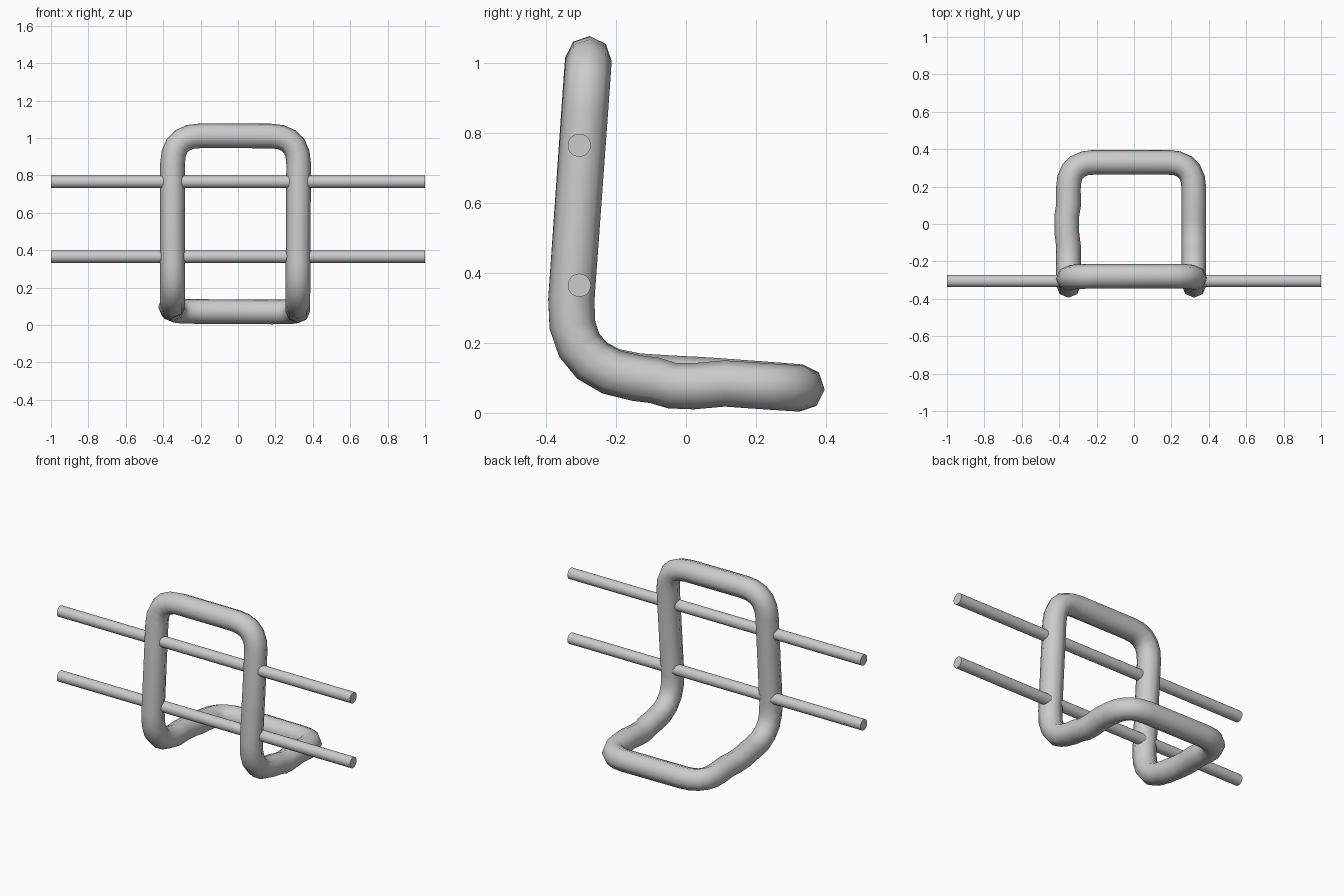
import bpy, math
from mathutils import Vector

if "Cube" in bpy.data.objects:
    bpy.data.objects.remove(bpy.data.objects["Cube"])


def rounded(corners, steps=5):
    """Closed path through (x, y, z, bend length) corners, each bend rounded off."""
    pts = []
    n = len(corners)
    for i, c in enumerate(corners):
        p = Vector(c[:3])
        if c[3] == 0:
            pts.append(p)
            continue
        a = p + (Vector(corners[i - 1][:3]) - p).normalized() * c[3]
        b = p + (Vector(corners[(i + 1) % n][:3]) - p).normalized() * c[3]
        for k in range(steps + 1):
            t = k / steps
            pts.append(a * (1 - t) ** 2 + p * 2 * t * (1 - t) + b * t ** 2)
    return pts


def shade(ob, angle):
    bpy.ops.object.select_all(action='DESELECT')
    ob.select_set(True)
    bpy.context.view_layer.objects.active = ob
    bpy.ops.object.shade_smooth_by_angle(angle=math.radians(angle))


# bent tube frame: upright loop continuing into the low rear loop
path = rounded([
    (-0.35, -0.28, 1.012, 0.15),
    (0.325, -0.278, 1.01, 0.15),
    (0.32, -0.342, 0.125, 0.20),
    (0.32, -0.09, 0.093, 0),
    (0.32, -0.04, 0.078, 0),
    (0.32, 0.02, 0.076, 0),
    (0.32, 0.11, 0.084, 0),
    (0.32, 0.33, 0.069, 0.14),
    (-0.352, 0.33, 0.073, 0.14),
    (-0.35, 0.10, 0.09, 0),
    (-0.36, 0.04, 0.094, 0),
    (-0.36, -0.04, 0.098, 0),
    (-0.35, -0.12, 0.103, 0),
    (-0.35, -0.342, 0.125, 0.20),
])
curve = bpy.data.curves.new("tube_frame", 'CURVE')
curve.dimensions = '3D'
curve.bevel_depth = 0.066
curve.bevel_resolution = 2
spline = curve.splines.new('POLY')
spline.points.add(len(path) - 1)
for pt, co in zip(spline.points, path):
    pt.co = (*co, 1)
spline.use_cyclic_u = True
frame = bpy.data.objects.new("tube_frame", curve)
bpy.context.collection.objects.link(frame)
frame.select_set(True)
bpy.context.view_layer.objects.active = frame
bpy.ops.object.convert(target='MESH')
shade(bpy.context.object, 80)

# two straight rods running through the uprights
for name, z in (("lower_rod", 0.365), ("upper_rod", 0.765)):
    bpy.ops.mesh.primitive_cylinder_add(vertices=32, radius=0.033, depth=2,
                                        location=(0, -0.305, z),
                                        rotation=(0, math.pi / 2, 0))
    rod = bpy.context.object
    rod.name = name
    shade(rod, 40)
